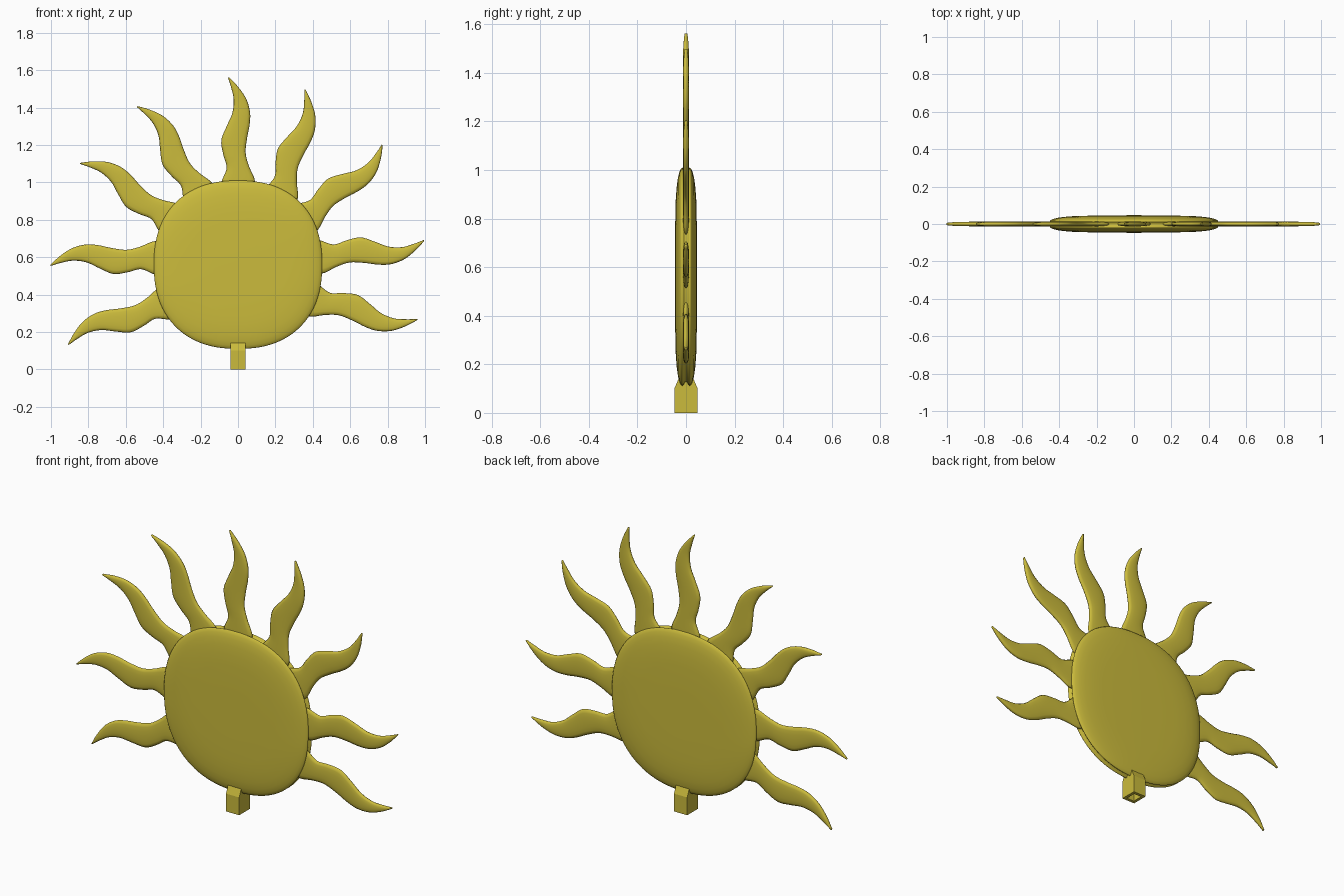
import bpy, bmesh, math
from mathutils import Vector

if "Cube" in bpy.data.objects:
    bpy.data.objects.remove(bpy.data.objects["Cube"], do_unlink=True)

gold = bpy.data.materials.new("warm gold")
gold.use_nodes = True
colour = (0.60, 0.50, 0.045, 1)
gold.diffuse_color = colour
gold.node_tree.nodes["Principled BSDF"].inputs["Base Color"].default_value = colour

CENTRE_Z, RADIUS = 0.56, 0.45


def to_mesh(name, bm, smooth=True):
    bmesh.ops.recalc_face_normals(bm, faces=bm.faces)
    mesh = bpy.data.meshes.new(name)
    bm.to_mesh(mesh)
    bm.free()
    mesh.materials.append(gold)
    for p in mesh.polygons:
        p.use_smooth = smooth
    return mesh


def add(name, mesh):
    ob = bpy.data.objects.new(name, mesh)
    bpy.context.collection.objects.link(ob)
    return ob


def loft(rings):
    """Skin closed rings of points and cap both ends."""
    bm = bmesh.new()
    loops = [[bm.verts.new(p) for p in ring] for ring in rings]
    n = len(loops[0])
    for a, b in zip(loops, loops[1:]):
        for i in range(n):
            j = (i + 1) % n
            bm.faces.new((a[i], a[j], b[j], b[i]))
    bm.faces.new(loops[0])
    bm.faces.new(loops[-1])
    return bm


def spline(points, steps):
    """Catmull-Rom curve through the points."""
    p = [Vector(q) for q in points]
    p = [2 * p[0] - p[1]] + p + [2 * p[-1] - p[-2]]
    out = []
    for a, b, c, d in zip(p, p[1:], p[2:], p[3:]):
        for k in range(steps):
            t = k / steps
            out.append(0.5 * (2 * b + (c - a) * t + (2 * a - 5 * b + 4 * c - d) * t ** 2
                              + (3 * b - a - 3 * c + d) * t ** 3))
    return out + [p[-2]]


# Sun disc: two domed halves meeting in a groove, slightly squared outline
def disc_ring(scale, y, count=96, power=2.3):
    ring = []
    for i in range(count):
        a = math.tau * i / count
        c, s = math.cos(a), math.sin(a)
        r = RADIUS * scale / (abs(c) ** power + abs(s) ** power) ** (1 / power)
        ring.append((r * c, y, CENTRE_Z + r * s))
    return ring


half = [(0.3, 0.045), (0.58, 0.044), (0.72, 0.042), (0.83, 0.038), (0.91, 0.033),
        (0.96, 0.027), (0.99, 0.021), (1.0, 0.016), (0.99, 0.010), (0.965, 0.004)]
profile = [(r, -y) for r, y in half] + [(r, y) for r, y in reversed(half)]
add("sun_disc", to_mesh("sun_disc", loft([disc_ring(r, y) for r, y in profile])))

# One wavy flame ray of unit length: height, sideways sway, half width, thickness
flame = [(-0.08, 0, 0.15, 0.012), (0, 0, 0.16, 0.013), (0.13, 0.01, 0.108, 0.013),
         (0.26, -0.01, 0.108, 0.013), (0.4, 0.0, 0.125, 0.013), (0.53, 0.05, 0.112, 0.013),
         (0.65, 0.09, 0.086, 0.013), (0.78, 0.09, 0.06, 0.012), (0.9, 0.05, 0.034, 0.011),
         (1, 0, 0.006, 0.006)]


def flame_ring(section, count=16):
    z, x, w, t = section
    ring = []
    for i in range(count):
        a = math.tau * i / count
        c, s = math.cos(a), math.sin(a)
        ring.append((x + w * c, t * math.copysign(abs(s) ** 0.7, s), z))
    return ring


ray_mesh = to_mesh("flame_ray", loft([flame_ring(s) for s in spline(flame, 5)]))


def polar(r, degrees):
    a = math.radians(degrees)
    return Vector((r * math.cos(a), 0, CENTRE_Z + r * math.sin(a)))


# Nine rays, each placed by its root and tip angles
rays = [(-25, -17), (5.5, 7.4), (34.7, 39.7), (58.8, 69.1), (90, 92.9),
        (119, 122.5), (146, 147.3), (175.5, 180.2), (208, 205.2)]
for n, (root, tip) in enumerate(rays, 1):
    start = polar(RADIUS, root)
    d = polar(1.003, tip) - start
    ob = add(f"flame_ray_{n}", ray_mesh)
    ob.location = start
    ob.rotation_euler.y = math.atan2(d.x, d.z)
    ob.scale = (d.length, 1, d.length)

# Mounting socket: small block with sloped shoulders and a square hole below
W, D = 0.041, 0.048


def box_ring(w, d, z):
    return [(-w, -d, z), (w, -d, z), (w, d, z), (-w, d, z)]


hole = [(0.024, 0.030, 0.09), (0.024, 0.030, 0)]
outside = [(W, D, 0), (W, D, 0.10), (W, 0.028, 0.147)]
add("mounting_socket", to_mesh("mounting_socket",
                               loft([box_ring(*s) for s in hole + outside]), False))
